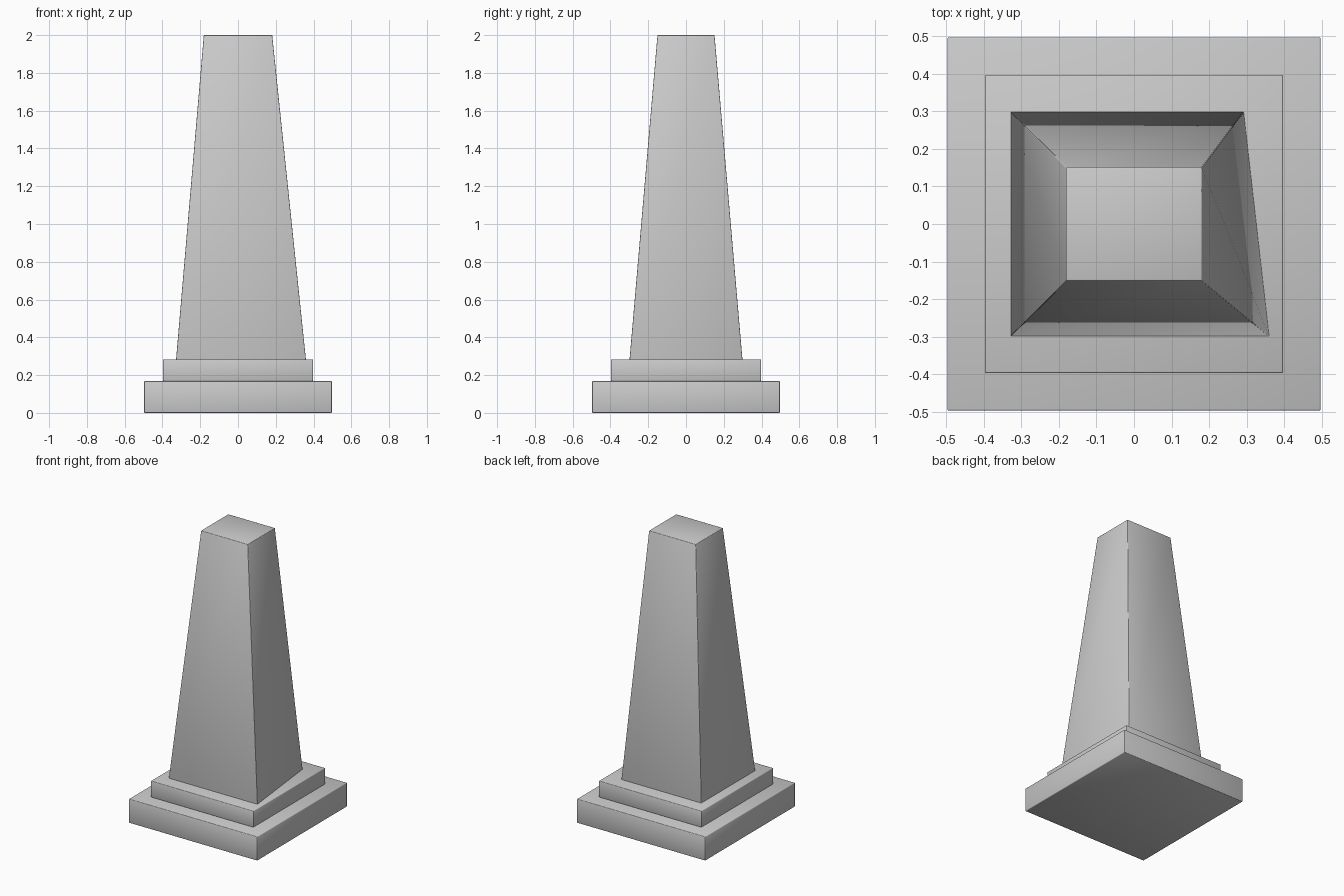
import bpy
import bmesh

if "Cube" in bpy.data.objects:
    bpy.data.objects.remove(bpy.data.objects["Cube"])


def block(name, bottom, top, z0, z1, bevel=0.004):
    """Closed four-sided block between two corner loops, with fine softened edges."""
    bm = bmesh.new()
    lo = [bm.verts.new((x, y, z0)) for x, y in bottom]
    hi = [bm.verts.new((x, y, z1)) for x, y in top]
    bm.faces.new(lo)
    bm.faces.new(hi)
    for i in range(4):
        j = (i + 1) % 4
        bm.faces.new((lo[i], lo[j], hi[j], hi[i]))
    bmesh.ops.recalc_face_normals(bm, faces=bm.faces[:])
    bmesh.ops.bevel(bm, geom=bm.edges[:], offset=bevel, segments=2,
                    profile=0.5, affect='EDGES')
    for face in bm.faces:
        face.smooth = True
    mesh = bpy.data.meshes.new(name)
    bm.to_mesh(mesh)
    bm.free()
    obj = bpy.data.objects.new(name, mesh)
    bpy.context.collection.objects.link(obj)
    return obj


def rect(hx, hy):
    return [(-hx, -hy), (hx, -hy), (hx, hy), (-hx, hy)]


# Stepped plinth
block("lower_step", rect(0.497, 0.497), rect(0.497, 0.497), 0.0, 0.168)
block("upper_step", rect(0.397, 0.397), rect(0.397, 0.397), 0.168, 0.283)

# Tapered shaft with a skewed right side at its foot
foot = [(-0.328, -0.299), (0.36, -0.299), (0.292, 0.299), (-0.328, 0.299)]
block("shaft", foot, rect(0.181, 0.151), 0.281, 2.0, 0.003)
